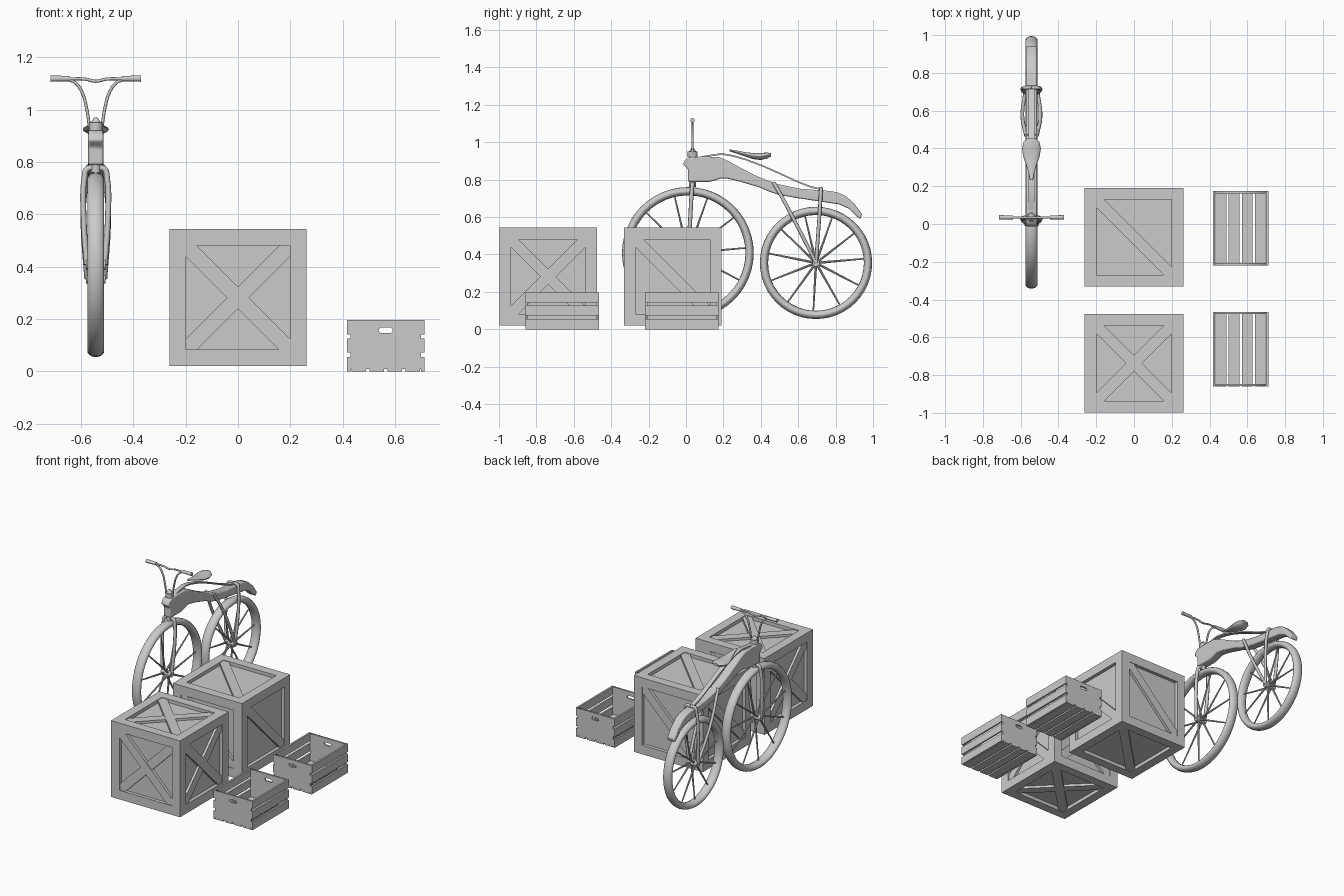
import bpy, bmesh, math
from mathutils import Vector, Matrix

if "Cube" in bpy.data.objects:
    bpy.data.objects.remove(bpy.data.objects["Cube"])

X, Y, Z = Vector((1, 0, 0)), Vector((0, 1, 0)), Vector((0, 0, 1))
BX = -0.543  # bicycle centre line


def prism(bm, pts, u, v, n, d0, d1):
    """Extrude a 2D outline (u, v) between depths d0 and d1 along n."""
    lo = [bm.verts.new(u * a + v * b + n * d0) for a, b in pts]
    hi = [bm.verts.new(u * a + v * b + n * d1) for a, b in pts]
    bm.faces.new(lo[::-1])
    bm.faces.new(hi)
    for i in range(len(pts)):
        j = (i + 1) % len(pts)
        bm.faces.new((lo[i], lo[j], hi[j], hi[i]))


def rect(a0, a1, b0, b1):
    return [(a0, b0), (a1, b0), (a1, b1), (a0, b1)]


def box(bm, x0, x1, y0, y1, z0, z1):
    prism(bm, rect(x0, x1, y0, y1), X, Y, Z, z0, z1)


def rod(bm, a, b, r0, r1, seg=8):
    a, b = Vector(a), Vector(b)
    rot = (b - a).to_track_quat('Z', 'Y').to_matrix().to_4x4()
    bmesh.ops.create_cone(bm, cap_ends=True, segments=seg, radius1=r0, radius2=r1,
                          depth=(b - a).length, matrix=Matrix.Translation((a + b) / 2) @ rot)


def finish(bm, name, loc=(0, 0, 0), smooth=False, bevel=0):
    bmesh.ops.recalc_face_normals(bm, faces=bm.faces)
    me = bpy.data.meshes.new(name)
    bm.to_mesh(me)
    bm.free()
    ob = bpy.data.objects.new(name, me)
    bpy.context.collection.objects.link(ob)
    ob.location = loc
    if bevel:
        m = ob.modifiers.new("bevel", 'BEVEL')
        m.width, m.segments, m.limit_method = bevel, 2, 'ANGLE'
    if smooth:
        bpy.ops.object.select_all(action='DESELECT')
        ob.select_set(True)
        bpy.context.view_layer.objects.active = ob
        bpy.ops.object.shade_smooth_by_angle(angle=math.radians(35))
    return ob


def tubes(name, paths, r):
    """Smooth round bars through the given points (x relative to the bicycle)."""
    cu = bpy.data.curves.new(name, 'CURVE')
    cu.dimensions, cu.bevel_depth, cu.bevel_resolution = '3D', r, 2
    cu.resolution_u, cu.use_fill_caps = 6, True
    for path in paths:
        sp = cu.splines.new('BEZIER')
        sp.bezier_points.add(len(path) - 1)
        for p, co in zip(sp.bezier_points, path):
            p.co = co
            p.handle_left_type = p.handle_right_type = 'AUTO'
    ob = bpy.data.objects.new(name, cu)
    ob.location.x = BX
    bpy.context.collection.objects.link(ob)
    bpy.ops.object.select_all(action='DESELECT')
    ob.select_set(True)
    bpy.context.view_layer.objects.active = ob
    bpy.ops.object.convert(target='MESH')


def both(path):
    return [path, [(-x, y, z) for x, y, z in path]]


# Large braced crates
def large_crate(name, loc, cross):
    bm = bmesh.new()
    h, t, a, w = 0.261, 0.246, 0.199, 0.042
    box(bm, -.238, .238, -.238, .238, -.238, .238)
    diag = [(-a, a), (-a, a - w), (a - w, -a), (a, -a), (a, w - a), (w - a, a)]
    faces = [(X, Z, -Y, h, t), (-X, Z, Y, h, t), (Y, Z, X, t, t),
             (-Y, Z, -X, t, t), (X, Y, Z, h, h), (X, -Y, -Z, h, h)]
    for u, v, n, eu, ev in faces:
        for s in (-1, 1):
            b0, b1 = sorted((s * a, s * ev))
            prism(bm, rect(-eu, eu, b0, b1), u, v, n, .23, h)
            a0, a1 = sorted((s * a, s * eu))
            prism(bm, rect(a0, a1, -a, a), u, v, n, .23, h)
        prism(bm, diag, u, v, n, .23, .257)
        if cross:
            prism(bm, diag, -u, v, n, .23, .254)
    finish(bm, name, loc)


large_crate("large_crate_front", (0, -.737, .282), True)
large_crate("large_crate_back", (0, -.07, .282), False)


# Small slatted crates
def small_crate(name, loc):
    bm = bmesh.new()
    hx, hy, t = .147, .197, .012
    for z0, z1 in ((0, .055), (.073, .126), (.142, .197)):
        for s in (-1, 1):
            x0, x1 = sorted((s * hx, s * (hx - t)))
            box(bm, x0, x1, -hy, hy, z0, z1)
    for i in range(4):
        x = -.1035 + i * .069
        box(bm, x - .028, x + .028, -hy, hy, 0, .01)
    finish(bm, name + "_slats", loc)
    # End boards with a rounded hand hole
    slot = [(s * .017 + .01 * math.cos(q), .157 + .01 * math.sin(q))
            for s, k in ((1, -.5), (-1, .5))
            for q in [math.pi * (k + i / 6) for i in range(7)]]
    for s, side in ((-1, "front"), (1, "back")):
        cu = bpy.data.curves.new(name, 'CURVE')
        cu.dimensions, cu.fill_mode, cu.extrude = '2D', 'BOTH', .006
        for pts in (rect(t - hx, hx - t, .01, .196), slot):
            sp = cu.splines.new('POLY')
            sp.points.add(len(pts) - 1)
            sp.use_cyclic_u = True
            for p, (a, b) in zip(sp.points, pts):
                p.co = (a, b, 0, 1)
        ob = bpy.data.objects.new(f"{name}_{side}_board", cu)
        ob.rotation_euler.x = math.pi / 2
        ob.location = Vector(loc) + Y * s * (hy - .0065)
        bpy.context.collection.objects.link(ob)
        bpy.ops.object.select_all(action='DESELECT')
        ob.select_set(True)
        bpy.context.view_layer.objects.active = ob
        bpy.ops.object.convert(target='MESH')


small_crate("small_crate_front", (.564, -.662, 0))
small_crate("small_crate_back", (.564, -.022, 0))


# Wheels
def wheel(name, y, z, radius):
    bpy.ops.mesh.primitive_torus_add(major_segments=48, minor_segments=14, location=(BX, y, z),
                                     rotation=(0, math.pi / 2, 0),
                                     major_radius=radius - .022, minor_radius=.022)
    tyre = bpy.context.object
    tyre.name = name + "_tyre"
    tyre.scale.z = 1.45
    bpy.ops.object.shade_smooth()
    bm = bmesh.new()
    rod(bm, (-.038, 0, 0), (.038, 0, 0), .02, .02, 16)
    for i in range(11):
        q = math.radians(5) + i * math.tau / 11
        d = Vector((0, math.cos(q), math.sin(q)))
        rod(bm, X * .016 * (-1) ** i, d * (radius - .035), .007, .004)
    finish(bm, name + "_spokes", (BX, y, z), smooth=True)


wheel("front_wheel", .01, .408, .352)
wheel("rear_wheel", .695, .355, .30)

# Wooden backbone, sweeping down into the rear guard
profile = [(-.016, .882), (-.006, .905), (.016, .92), (.10, .924), (.176, .92), (.215, .905),
           (.257, .882), (.364, .826), (.43, .798), (.497, .775), (.604, .752), (.765, .740),
           (.81, .732), (.85, .715), (.90, .672), (.941, .615), (.932, .588), (.91, .606),
           (.87, .645), (.818, .668), (.711, .684), (.604, .70), (.497, .718), (.44, .738),
           (.39, .76), (.283, .791), (.22, .806), (.187, .807), (.15, .794), (.12, .788),
           (.011, .789), (.011, .855)]
bm = bmesh.new()
prism(bm, profile, Y, Z, X, -.029, .029)
finish(bm, "backbone", (BX, 0, 0), smooth=True, bevel=.007)

# Steering head
bm = bmesh.new()
rod(bm, (0, .035, .76), (0, .035, .945), .018, .018, 16)
rod(bm, (0, .035, .92), (0, .035, .95), .026, .026, 16)
rod(bm, (0, .035, .95), (0, .035, .97), .02, .006, 16)
finish(bm, "steering_head", (BX, 0, 0), smooth=True)

# Handlebar, its two risers and the grips
tubes("handlebar", [[(-.1, .035, 1.117), (-.04, .035, 1.116), (0, .035, 1.108),
                     (.04, .035, 1.116), (.1, .035, 1.117)]], .006)
tubes("handlebar_riser", both([(.024, .035, .935), (.036, .035, 1.01), (.052, .035, 1.065),
                               (.078, .035, 1.102), (.108, .035, 1.116)]), .006)
bm = bmesh.new()
for s in (-1, 1):
    rod(bm, (s * .098, .035, 1.118), (s * .172, .035, 1.118), .010, .012, 12)
finish(bm, "grips", (BX, 0, 0), smooth=True)

# Forks and stays
tubes("front_fork", both([(0, .035, .778), (.034, .034, .772), (.043, .031, .74),
                          (.046, .022, .58), (.034, .01, .408)]), .011)
tubes("rear_fork", both([(0, .722, .752), (.033, .722, .748), (.042, .72, .715),
                         (.047, .71, .56), (.034, .695, .355)]), .010)
tubes("rear_stay", both([(.028, .468, .785), (.036, .50, .73), (.048, .57, .60),
                         (.034, .695, .355)]), .010)

# Flat seat spring
top = [(.05, .918), (.12, .932), (.19, .942), (.25, .932), (.32, .912), (.41, .878),
       (.50, .838), (.60, .792), (.67, .765), (.73, .752)]
bm = bmesh.new()
prism(bm, top + [(y, z - .009) for y, z in reversed(top)], Y, Z, X, -.015, .015)
finish(bm, "seat_spring", (BX, 0, 0), smooth=True)

# Seat, lofted from oval sections
bm = bmesh.new()
rings = []
for y, z, w, h in [(.232, .957, .007, .005), (.27, .948, .015, .008), (.31, .937, .027, .011),
                   (.36, .926, .044, .016), (.40, .924, .05, .019), (.435, .929, .042, .016),
                   (.455, .933, .02, .008)]:
    rings.append([bm.verts.new((w * math.cos(q), y, z + h * math.sin(q)))
                  for q in [i * math.tau / 16 for i in range(16)]])
for r, s in zip(rings, rings[1:]):
    for i in range(16):
        bm.faces.new((r[i], r[i - 1], s[i - 1], s[i]))
bm.faces.new(rings[0])
bm.faces.new(rings[-1])
finish(bm, "seat", (BX, 0, 0), smooth=True)
